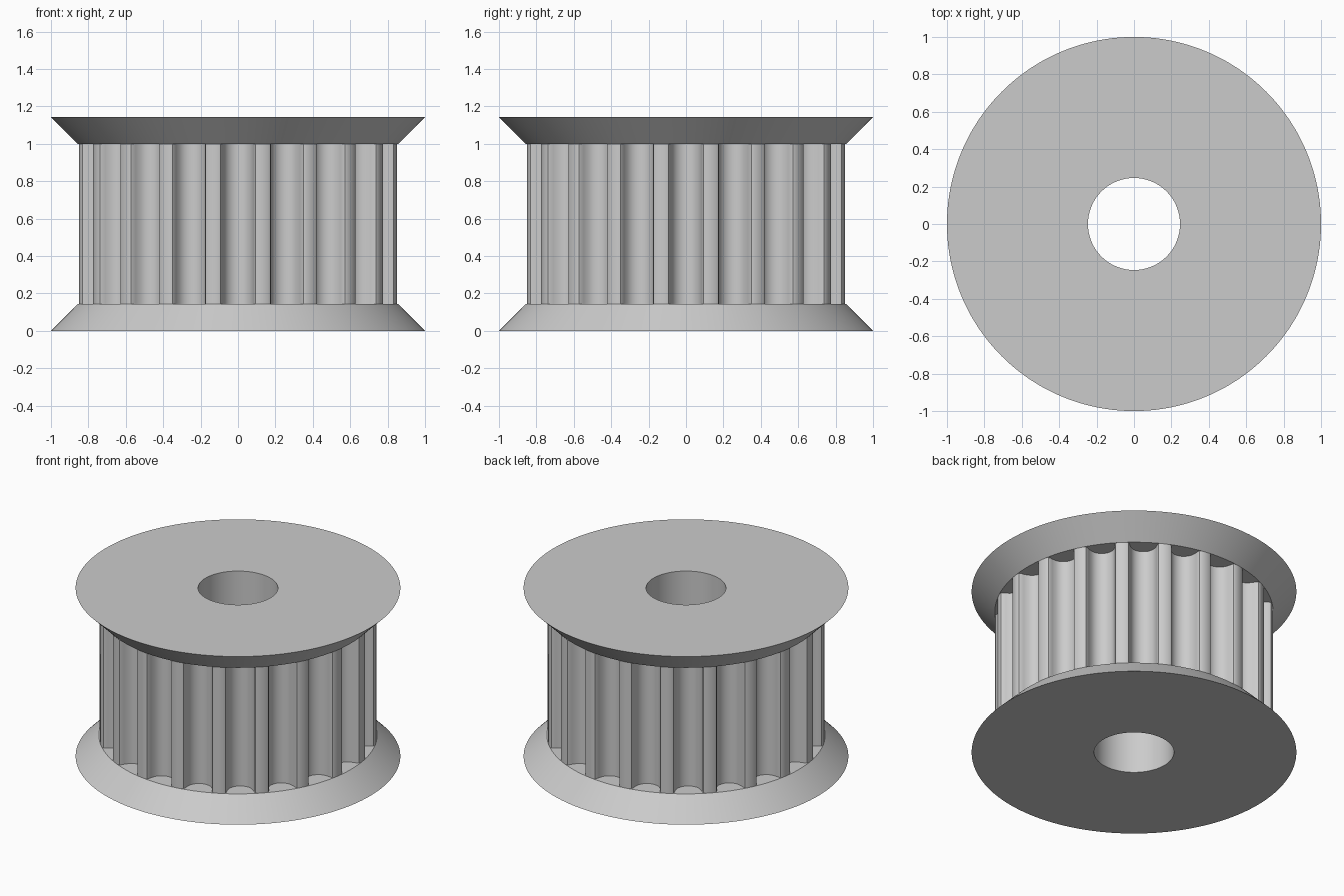
import bpy
import bmesh
import math

if "Cube" in bpy.data.objects:
    bpy.data.objects.remove(bpy.data.objects["Cube"], do_unlink=True)

TEETH = 20
UNIT = 1 / 7            # one millimetre of the pulley
BORE_R, DRUM_R, RIM_R = 0.246, 6 * UNIT, 1.0
Z_LOW, Z_HIGH, Z_TOP = UNIT, 7 * UNIT, 8 * UNIT

# Half of a belt groove: (half width, depth), from the lip to the floor
HALF_GROOVE = [(0.747, 0), (0.648, 0.037), (0.598, 0.13), (0.579, 0.238),
               (0.547, 0.343), (0.505, 0.444), (0.452, 0.54), (0.358, 0.637),
               (0.248, 0.707), (0.127, 0.75), (0, 0.765)]
GROOVE = [(-w, d) for w, d in HALF_GROOVE] + HALF_GROOVE[-2::-1]

LIP = math.asin(HALF_GROOVE[0][0] * UNIT / DRUM_R)   # half angle of a groove
CHORD = DRUM_R * math.cos(LIP)
PITCH = 2 * math.pi / TEETH
ARC, LAND = 8, 2                                     # segments per groove, land

metal = bpy.data.materials.new("grey metal")
metal.use_nodes = True
GREY = (0.6, 0.6, 0.6, 1)
metal.diffuse_color = GREY
metal.node_tree.nodes["Principled BSDF"].inputs["Base Color"].default_value = GREY


def arc_angles(tooth):
    """Angles across the mouth of one groove, both lips included."""
    return [tooth * PITCH - LIP + 2 * LIP * i / ARC for i in range(ARC + 1)]


def land_angles(tooth):
    """Angles inside the land that follows a groove, lips excluded."""
    step = (PITCH - 2 * LIP) / LAND
    return [tooth * PITCH + LIP + step * i for i in range(1, LAND)]


def polar(r, angle):
    return (r * math.cos(angle), r * math.sin(angle))


def groove_points(tooth):
    """Outline of one groove, turned to its place."""
    return [polar(math.hypot(CHORD - d * UNIT, w * UNIT),
                  tooth * PITCH + math.atan2(w * UNIT, CHORD - d * UNIT))
            for w, d in GROOVE]


def circle(r):
    return [polar(r, a) for t in range(TEETH)
            for a in arc_angles(t) + land_angles(t)]


def toothed_outline():
    points = []
    for t in range(TEETH):
        points += groove_points(t) + [polar(DRUM_R, a) for a in land_angles(t)]
    return points


def skin(bm, rings):
    """Join successive (outline, height) rings with quads."""
    loops = [[bm.verts.new((x, y, z)) for x, y in pts] for pts, z in rings]
    for low, high in zip(loops, loops[1:]):
        for i in range(len(low)):
            j = (i + 1) % len(low)
            bm.faces.new((low[i], low[j], high[j], high[i]))


def groove_ends(bm, z, facing_up):
    """Flat flange faces that close the ends of the grooves."""
    for t in range(TEETH):
        outer = [polar(DRUM_R, a) for a in arc_angles(t)[1:-1]]
        pts = groove_points(t) + outer[::-1]
        if facing_up:
            pts.reverse()
        bm.faces.new([bm.verts.new((x, y, z)) for x, y in pts])


def finish(name, bm):
    bmesh.ops.remove_doubles(bm, verts=bm.verts, dist=0.00001)
    mesh = bpy.data.meshes.new(name)
    bm.to_mesh(mesh)
    bm.free()
    mesh.materials.append(metal)
    obj = bpy.data.objects.new(name, mesh)
    bpy.context.collection.objects.link(obj)
    bpy.ops.object.select_all(action='DESELECT')
    obj.select_set(True)
    bpy.context.view_layer.objects.active = obj
    bpy.ops.object.shade_smooth_by_angle(angle=math.radians(30))


# Toothed drum
bm = bmesh.new()
skin(bm, [(toothed_outline(), Z_LOW), (toothed_outline(), Z_HIGH)])
finish("toothed_drum", bm)

# Lower flange: flat underside, sloping rim, groove floors
bm = bmesh.new()
skin(bm, [(circle(BORE_R), 0), (circle(RIM_R), 0), (circle(DRUM_R), Z_LOW)])
groove_ends(bm, Z_LOW, True)
finish("lower_flange", bm)

# Upper flange: groove ceilings, sloping rim, flat top
bm = bmesh.new()
skin(bm, [(circle(DRUM_R), Z_HIGH), (circle(RIM_R), Z_TOP), (circle(BORE_R), Z_TOP)])
groove_ends(bm, Z_HIGH, False)
finish("upper_flange", bm)

# Shaft bore, facing inwards
bm = bmesh.new()
skin(bm, [(circle(BORE_R), Z_TOP), (circle(BORE_R), 0)])
finish("shaft_bore", bm)
